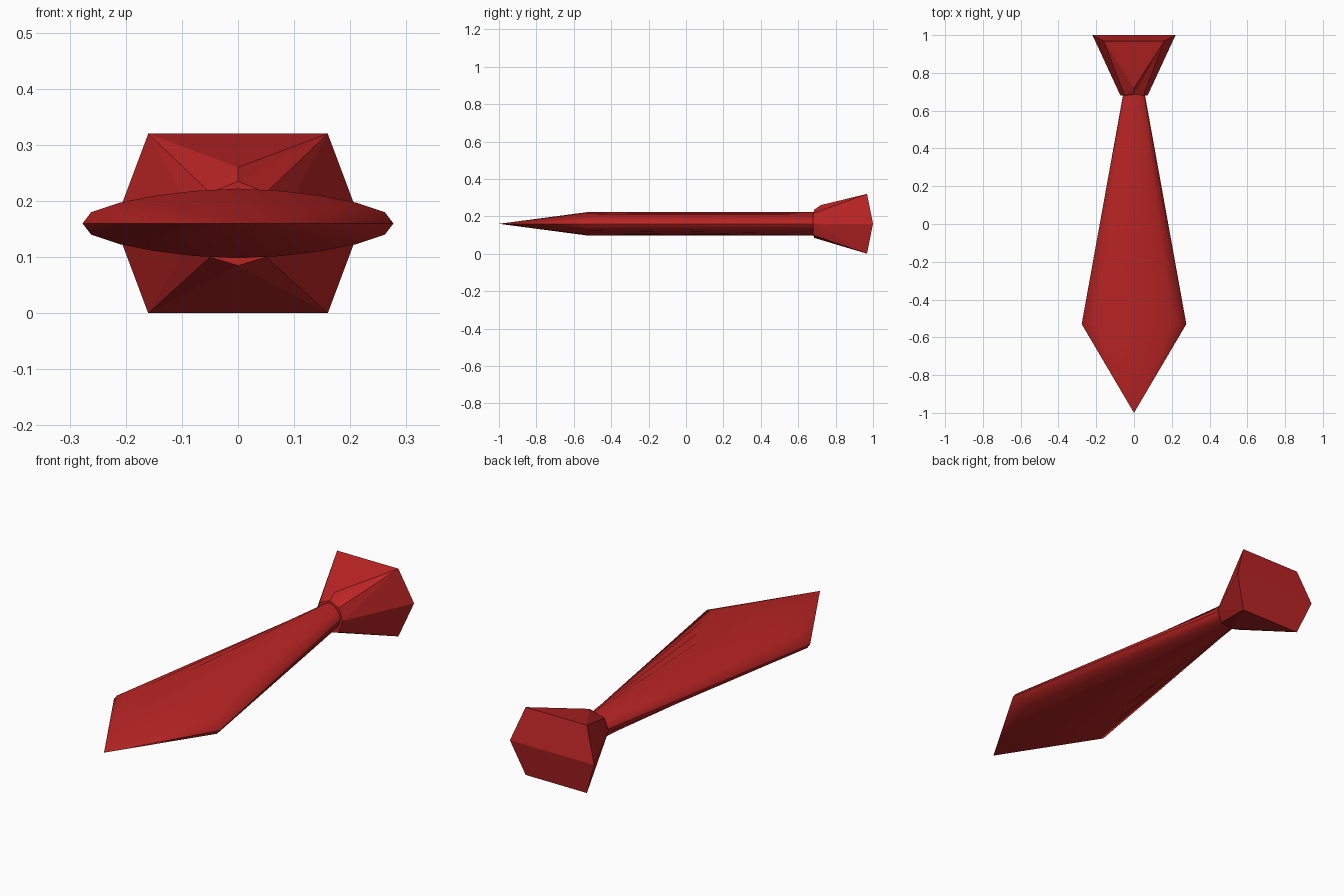
import bpy, bmesh

if "Cube" in bpy.data.objects:
    bpy.data.objects.remove(bpy.data.objects["Cube"])

red = bpy.data.materials.new("tie red")
red.diffuse_color = (0.50, 0.018, 0.018, 1)
red.use_nodes = True
red.node_tree.nodes["Principled BSDF"].inputs["Base Color"].default_value = red.diffuse_color
ZC = 0.16  # mid height of the tie


def make(name, verts, faces):
    me = bpy.data.meshes.new(name)
    me.from_pydata(verts, [], faces)
    bm = bmesh.new()
    bm.from_mesh(me)
    bmesh.ops.recalc_face_normals(bm, faces=bm.faces)
    bm.to_mesh(me)
    bm.free()
    me.materials.append(red)
    ob = bpy.data.objects.new(name, me)
    bpy.context.collection.objects.link(ob)
    return ob


# Blade: lens-shaped section lofted from the neck to the shoulders, then to a point
quarter = [(1, 0), (0.945, 0.020), (0.76, 0.037), (0.54, 0.049), (0.28, 0.058), (0, 0.062)]
upper = quarter + [(-x, z) for x, z in quarter[-2::-1]]
section = upper + [(x, -z) for x, z in upper[-2:0:-1]]
n = len(section)
verts = [(x * w, y, ZC + z) for y, w in ((0.70, 0.055), (-0.53, 0.277)) for x, z in section]
verts.append((0, -1, ZC))
faces = [tuple(range(n))]
for i in range(n):
    j = (i + 1) % n
    faces += [(i, j, n + j, n + i), (n + i, n + j, 2 * n)]
blade = make("blade", verts, faces)
bpy.context.view_layer.objects.active = blade
blade.select_set(True)
bpy.ops.object.shade_smooth_by_angle(angle=0.7)

# Knot: flared hexagonal block with a folded ridge on its upper side
knot_verts = [
    (-0.16, 0.968, 0.32), (0.16, 0.968, 0.32), (0.22, 1, ZC),       # 0-5 back rim
    (0.16, 0.968, 0), (-0.16, 0.968, 0), (-0.22, 1, ZC),
    (-0.05, 0.68, 0.215), (0, 0.685, 0.235), (0.05, 0.68, 0.215),   # 6-13 front rim
    (0.072, 0.68, ZC), (0.05, 0.68, 0.10), (0, 0.685, 0.085),
    (-0.05, 0.68, 0.10), (-0.072, 0.68, ZC),
    (0, 0.72, 0.26),                                                # 14 fold ridge
]
knot_faces = [
    (0, 1, 2, 5), (5, 2, 3, 4), (6, 7, 8, 9, 10, 11, 12, 13),
    (0, 14, 1), (0, 6, 14), (6, 7, 14), (14, 7, 1), (7, 8, 1),
    (1, 8, 9), (1, 9, 2), (2, 9, 3), (9, 10, 3),
    (3, 10, 11), (3, 11, 4), (11, 12, 4),
    (4, 12, 13), (4, 13, 5), (5, 13, 0), (13, 6, 0),
]
make("knot", knot_verts, knot_faces)
